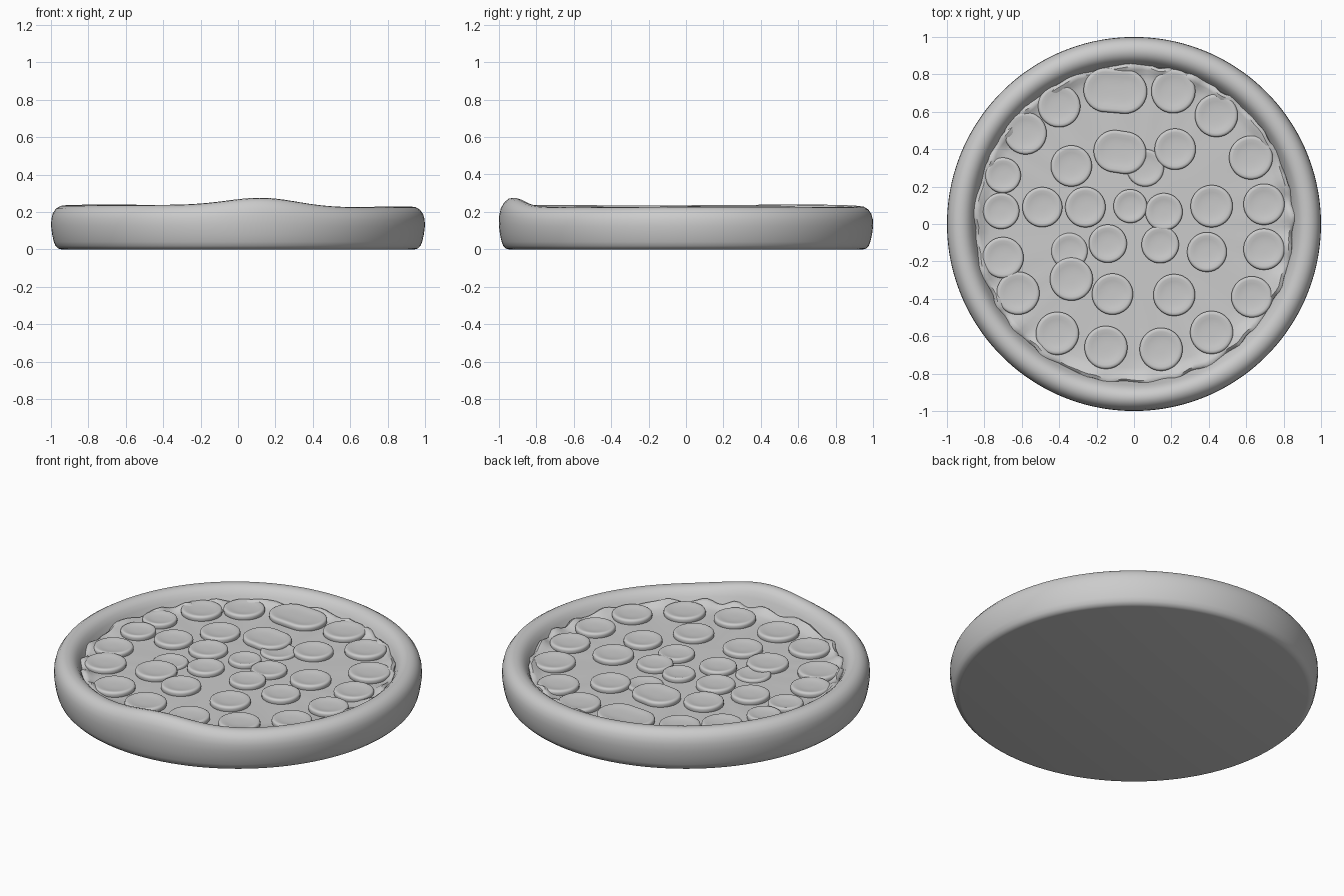
import bpy, math

cube = bpy.data.objects.get("Cube")
if cube:
    bpy.data.objects.remove(cube, do_unlink=True)

grey = bpy.data.materials.new("light_grey")
grey.use_nodes = True
COLOUR = (0.6, 0.6, 0.6, 1)
grey.diffuse_color = COLOUR
bsdf = next(n for n in grey.node_tree.nodes if n.type == 'BSDF_PRINCIPLED')
bsdf.inputs["Base Color"].default_value = COLOUR
bsdf.inputs["Roughness"].default_value = 0.7


def lathe(name, profile, segments, shape, location=(0, 0, 0), angle=40):
    """Spin a profile of (r, z) points; shape(r, z, a) returns each vertex."""
    verts, faces = [], []
    for r, z in profile:
        for i in range(segments):
            verts.append(shape(r, z, math.tau * (i + 0.5) / segments))
    for k in range(len(profile) - 1):
        for i in range(segments):
            j = (i + 1) % segments
            a, b = k * segments, (k + 1) * segments
            faces.append((a + i, a + j, b + j, b + i))
    faces.append(tuple(reversed(range(segments))))
    last = (len(profile) - 1) * segments
    faces.append(tuple(range(last, last + segments)))
    mesh = bpy.data.meshes.new(name)
    mesh.from_pydata(verts, [], faces)
    mesh.materials.append(grey)
    obj = bpy.data.objects.new(name, mesh)
    obj.location = location
    bpy.context.collection.objects.link(obj)
    bpy.ops.object.select_all(action='DESELECT')
    obj.select_set(True)
    bpy.context.view_layer.objects.active = obj
    bpy.ops.object.shade_smooth_by_angle(angle=math.radians(angle))
    return obj


# Crust: flat base, rounded raised rim with one puffed-up bump at the front
def crust_shape(r, z, a):
    top = 0.232 - 0.006 * math.cos(a) + 0.003 * math.sin(3 * a + 1)
    bump_angle = math.atan2(-0.92, 0.13) % math.tau
    top += 0.044 * math.exp(-((a - bump_angle) / 0.2) ** 2 / 2)
    lift = min(max((z - 0.10) / 0.13, 0), 1)
    z += (top - 0.23) * lift
    return r * math.cos(a), r * math.sin(a), z


crust_profile = [(0.945, 0), (0.962, 0.004), (0.976, 0.018), (0.985, 0.04),
                 (0.994, 0.08), (1.0, 0.125), (0.998, 0.16), (0.99, 0.19),
                 (0.973, 0.213), (0.95, 0.227), (0.925, 0.23),
                 (0.90, 0.225), (0.878, 0.208), (0.862, 0.185),
                 (0.85, 0.16), (0.838, 0.14), (0.82, 0.12)]
lathe("crust", crust_profile, 128, crust_shape, angle=60)


# Cheese: flat sheet with a wrinkled edge that climbs the crust
def cheese_shape(r, z, a):
    edge = max(0, (r - 0.74) / 0.1)
    wave = (math.sin(17 * a) + math.sin(29 * a + 1.3)
            + 0.7 * math.sin(43 * a + 0.4)) / 2.7
    r += 0.012 * wave * edge
    z += 0.012 * math.sin(23 * a + 2 * math.sin(5 * a)) * edge
    return r * math.cos(a), r * math.sin(a), z


cheese_profile = [(0.86, 0.12), (0.855, 0.165), (0.838, 0.176), (0.82, 0.170),
                  (0.80, 0.159), (0.77, 0.152), (0.70, 0.150), (0.35, 0.152),
                  (0.02, 0.153)]
lathe("cheese", cheese_profile, 180, cheese_shape, angle=50)


# Topping slices: thin discs with a rounded lip and a shallow dish
def slice_shape(radius, stretch, tilt):
    def shape(r, z, a):
        x = r * radius * math.cos(a)
        x += math.copysign(stretch, math.cos(a)) * min(1, r * 1.5)
        y = r * radius * math.sin(a)
        return (x * math.cos(tilt) - y * math.sin(tilt),
                x * math.sin(tilt) + y * math.cos(tilt), z)
    return shape


slice_profile = [(0.95, -0.012), (0.99, 0.0), (1.0, 0.014), (0.975, 0.022),
                 (0.92, 0.026), (0.82, 0.026), (0.66, 0.022), (0.45, 0.019),
                 (0.2, 0.018), (0.02, 0.018)]

outer_slices = [
    (-.40, .63, .113), (-.58, .485, .113), (-.70, .26, .095), (-.71, .07, .097),
    (-.70, -.18, .11), (-.62, -.37, .115), (-.41, -.585, .115),
    (-.15, -.66, .115), (.145, -.67, .115), (.415, -.58, .115),
    (.63, -.39, .11), (.695, -.135, .11), (.695, .105, .11),
    (.625, .355, .117), (.44, .58, .115), (.21, .71, .118)]
inner_slices = [
    (-.335, .31, .11), (.22, .40, .11), (-.49, .09, .107), (-.26, .09, .108),
    (-.02, .095, .09), (.16, .065, .10), (.415, .095, .113), (.39, -.15, .106),
    (.14, -.11, .10), (-.14, -.105, .102), (-.335, -.295, .115),
    (-.115, -.375, .11), (.215, -.38, .112)]
under_slices = [(.06, .30, .10), (-.345, -.145, .097)]
long_slices = [(-.10, .712, .118, .052, -.08), (-.075, .385, .113, .028, -.15)]

for label, group, z in (("outer_slice", outer_slices, 0.152),
                        ("inner_slice", inner_slices, 0.153),
                        ("under_slice", under_slices, 0.142)):
    for n, (x, y, radius) in enumerate(group, 1):
        lathe(f"{label}_{n}", slice_profile, 40, slice_shape(radius, 0, 0),
              (x, y, z), 50)
for n, (x, y, radius, stretch, tilt) in enumerate(long_slices, 1):
    lathe(f"long_slice_{n}", slice_profile, 40,
          slice_shape(radius, stretch, tilt), (x, y, 0.154), 50)
